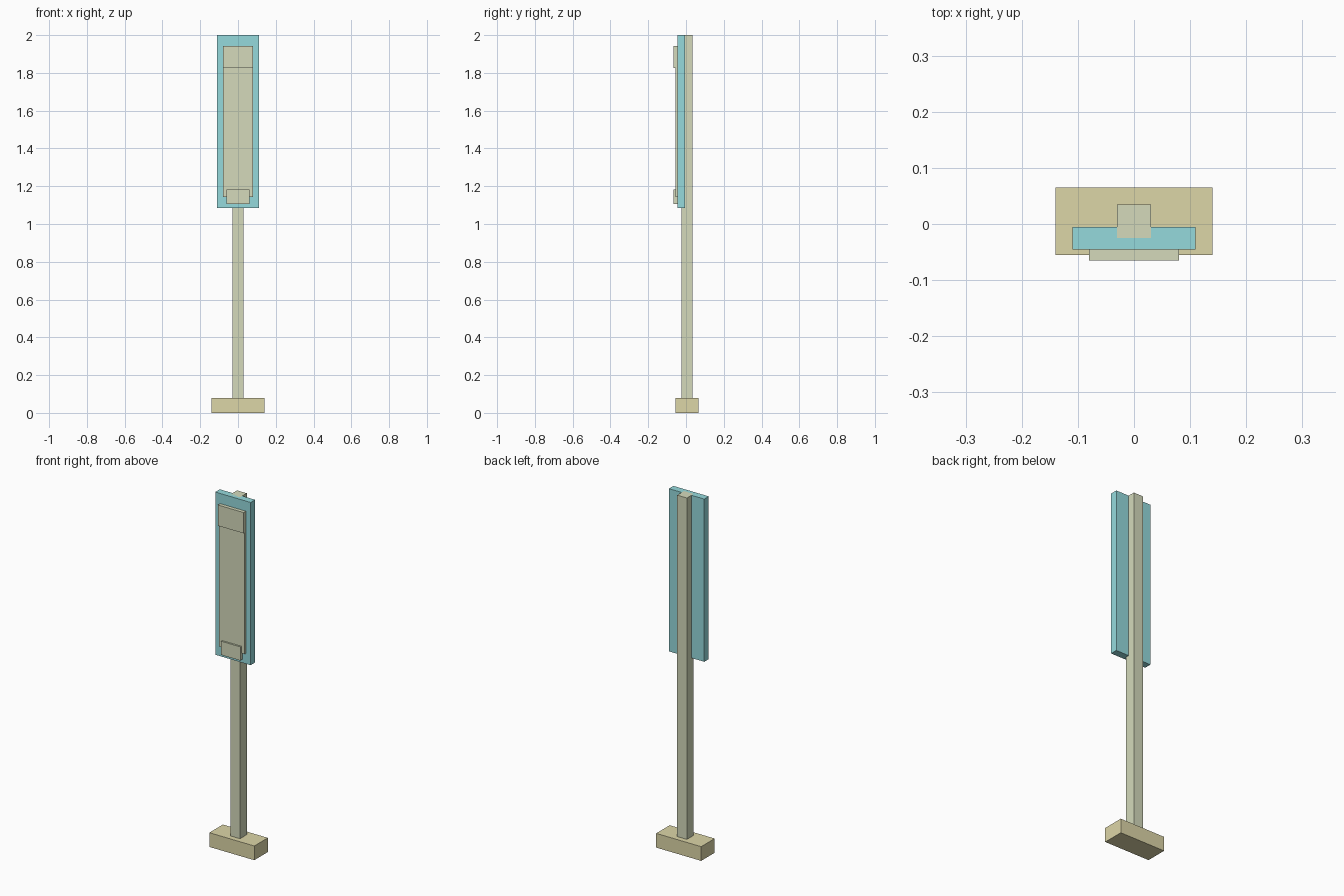
import bpy

if "Cube" in bpy.data.objects:
    bpy.data.objects.remove(bpy.data.objects["Cube"])


def material(name, rgb):
    mat = bpy.data.materials.new(name)
    mat.diffuse_color = (*rgb, 1.0)
    mat.use_nodes = True
    mat.node_tree.nodes["Principled BSDF"].inputs["Base Color"].default_value = mat.diffuse_color
    return mat


def box(name, x, y, z, mat):
    """Box from (min, max) extents on each axis."""
    bpy.ops.mesh.primitive_cube_add(size=1, location=[(a + b) / 2 for a, b in (x, y, z)])
    ob = bpy.context.object
    ob.name = name
    ob.scale = [b - a for a, b in (x, y, z)]
    bpy.ops.object.transform_apply(location=False, rotation=False, scale=True)
    ob.data.materials.append(mat)
    return ob


sand = material("sand", (0.72, 0.67, 0.39))
pale = material("pale", (0.66, 0.70, 0.50))
cyan = material("cyan", (0.30, 0.70, 0.72))

# Ground block and full-height post
box("base", (-0.14, 0.14), (-0.055, 0.065), (0, 0.08), sand)
box("post", (-0.03, 0.03), (-0.025, 0.035), (0.08, 2.0), pale)

# Board let into the front of the post
box("back_board", (-0.11, 0.11), (-0.045, -0.005), (1.085, 2.0), cyan)

# Raised face, header strip and lower plate
box("face_panel", (-0.08, 0.08), (-0.055, -0.045), (1.143, 1.943), pale)
box("header_strip", (-0.08, 0.08), (-0.065, -0.045), (1.826, 1.943), pale)
box("lower_plate", (-0.06, 0.06), (-0.065, -0.045), (1.105, 1.182), pale)
